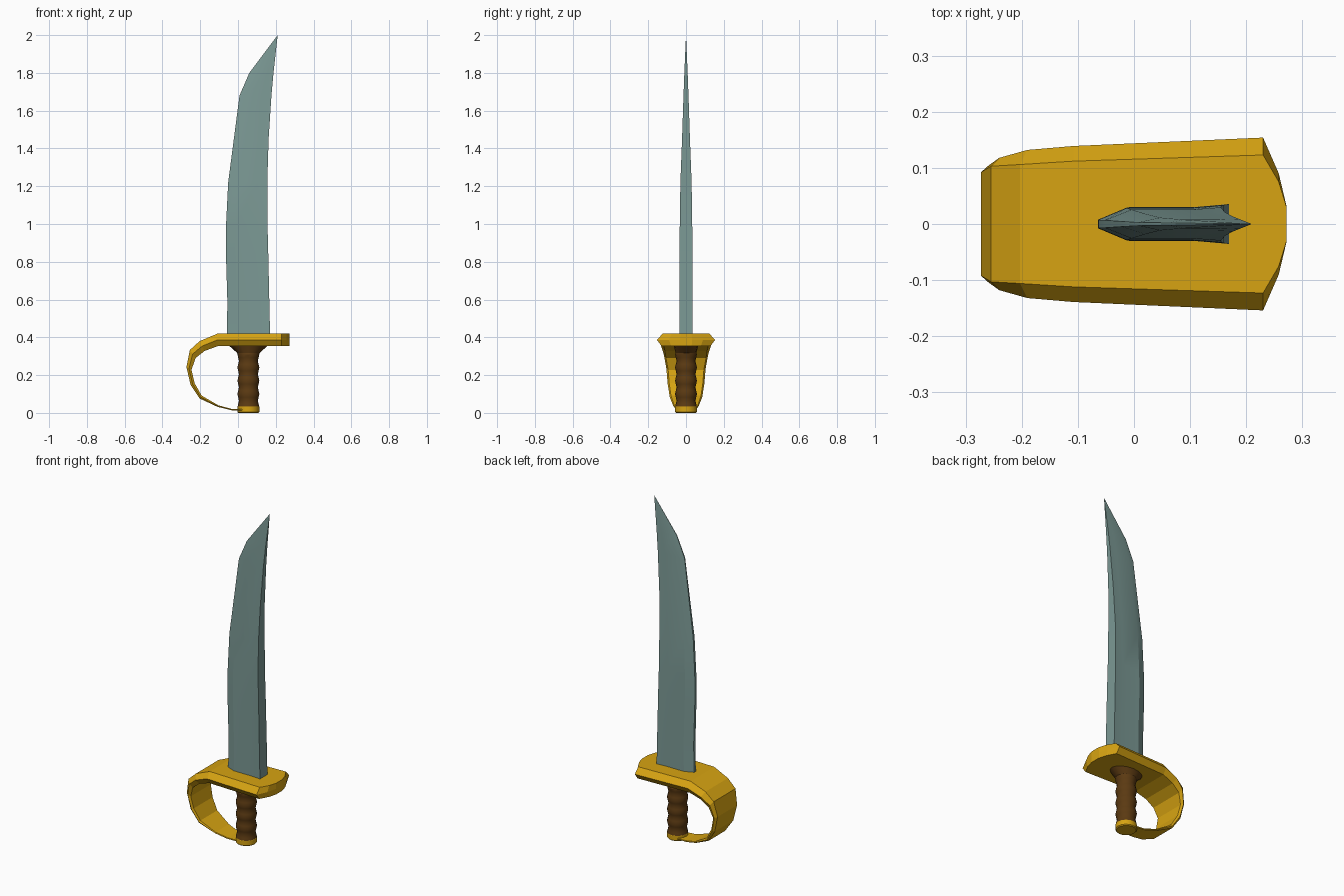
import bpy
import math

cube = bpy.data.objects.get("Cube")
if cube:
    bpy.data.objects.remove(cube)


def make_material(name, rgb, metallic=0.0):
    mat = bpy.data.materials.new(name)
    mat.use_nodes = True
    mat.diffuse_color = (*rgb, 1)
    mat.node_tree.nodes["Principled BSDF"].inputs["Base Color"].default_value = (*rgb, 1)
    return mat


steel = make_material("grey green steel", (0.2, 0.32, 0.3))
gold = make_material("gold", (0.68, 0.37, 0.006))
leather = make_material("brown leather", (0.105, 0.042, 0.006))


def loft(name, rings, mat, smooth=None):
    """Skin a list of equal-length closed rings and cap both ends."""
    n = len(rings[0])
    verts = [p for ring in rings for p in ring]
    faces = []
    for r in range(len(rings) - 1):
        for i in range(n):
            j = (i + 1) % n
            faces.append((r * n + i, r * n + j, (r + 1) * n + j, (r + 1) * n + i))
    faces.append(tuple(reversed(range(n))))
    faces.append(tuple(range(len(verts) - n, len(verts))))
    mesh = bpy.data.meshes.new(name)
    mesh.from_pydata(verts, [], faces)
    mesh.materials.append(mat)
    obj = bpy.data.objects.new(name, mesh)
    bpy.context.collection.objects.link(obj)
    # Merge collapsed points and make the normals face outward
    bpy.ops.object.select_all(action="DESELECT")
    obj.select_set(True)
    bpy.context.view_layer.objects.active = obj
    bpy.ops.object.mode_set(mode="EDIT")
    bpy.ops.mesh.select_all(action="SELECT")
    bpy.ops.mesh.remove_doubles(threshold=0.0005)
    bpy.ops.mesh.normals_make_consistent(inside=False)
    bpy.ops.object.mode_set(mode="OBJECT")
    if smooth:
        bpy.ops.object.shade_smooth_by_angle(angle=math.radians(smooth))
    return obj


# Blade: height, cutting edge x, spine x, half thickness
def blade_ring(z, edge, spine, t):
    w = spine - edge
    half = [(edge, t * 0.25), (edge + w * 0.23, t * 0.95),
            (edge + w * 0.75, t * 0.95), (spine, t * 1.1)]
    return [(x, -y, z) for x, y in half] + [(x, y, z) for x, y in reversed(half)]


blade_stations = [
    (0.40, -0.060, 0.170, 0.032), (0.58, -0.056, 0.166, 0.032),
    (0.85, -0.064, 0.160, 0.031), (1.00, -0.063, 0.156, 0.030),
    (1.22, -0.052, 0.155, 0.027), (1.45, -0.022, 0.162, 0.019),
    (1.68, 0.008, 0.177, 0.012), (1.80, 0.060, 0.188, 0.008),
    (2.00, 0.210, 0.210, 0.0),
]
loft("blade", [blade_ring(*s) for s in blade_stations], steel, 20)


# Guard and knuckle bow: outer x z, inner x z, outer and widest half widths
def guard_ring(ox, oz, ix, iz, wo, wm):
    mx, mz = (ox + ix) / 2, (oz + iz) / 2
    wi = wo + (wm - wo) * 0.2
    return [(ox, -wo, oz), (mx, -wm, mz), (ix, -wi, iz),
            (ix, wi, iz), (mx, wm, mz), (ox, wo, oz)]


guard_stations = [
    (0.272, 0.42, 0.272, 0.353, 0.030, 0.031),
    (0.258, 0.42, 0.258, 0.353, 0.075, 0.090),
    (0.230, 0.42, 0.230, 0.353, 0.123, 0.154),
    (-0.108, 0.42, -0.108, 0.353, 0.112, 0.139),
    (-0.203, 0.38, -0.177, 0.328, 0.106, 0.132),
    (-0.255, 0.333, -0.225, 0.290, 0.103, 0.118),
    (-0.273, 0.243, -0.246, 0.228, 0.092, 0.104),
    (-0.251, 0.148, -0.230, 0.158, 0.087, 0.097),
    (-0.203, 0.076, -0.193, 0.092, 0.078, 0.086),
    (-0.108, 0.032, -0.104, 0.040, 0.062, 0.067),
    (-0.035, 0.014, -0.033, 0.021, 0.050, 0.052),
    (0.050, 0.012, 0.050, 0.019, 0.044, 0.045),
]
loft("guard_and_knuckle_bow", [guard_ring(*s) for s in guard_stations], gold)


# Grip and pommel share a round section centred under the blade
def round_ring(z, rx, ry=None, sides=16):
    ry = ry or rx
    return [(0.055 + rx * math.cos(a), ry * math.sin(a), z)
            for a in (math.tau * i / sides for i in range(sides))]


grip = []
for i in range(17):
    z = 0.03 + 0.28 * i / 16
    grip.append(round_ring(z, 0.054 + 0.004 * math.cos(math.tau * i / 4)))
grip += [round_ring(0.318, 0.06, 0.055), round_ring(0.358, 0.105, 0.065)]
loft("grip", grip, leather, 30)

loft("pommel", [round_ring(0.0, 0.053), round_ring(0.005, 0.058),
                round_ring(0.032, 0.058), round_ring(0.037, 0.055)], gold, 30)
